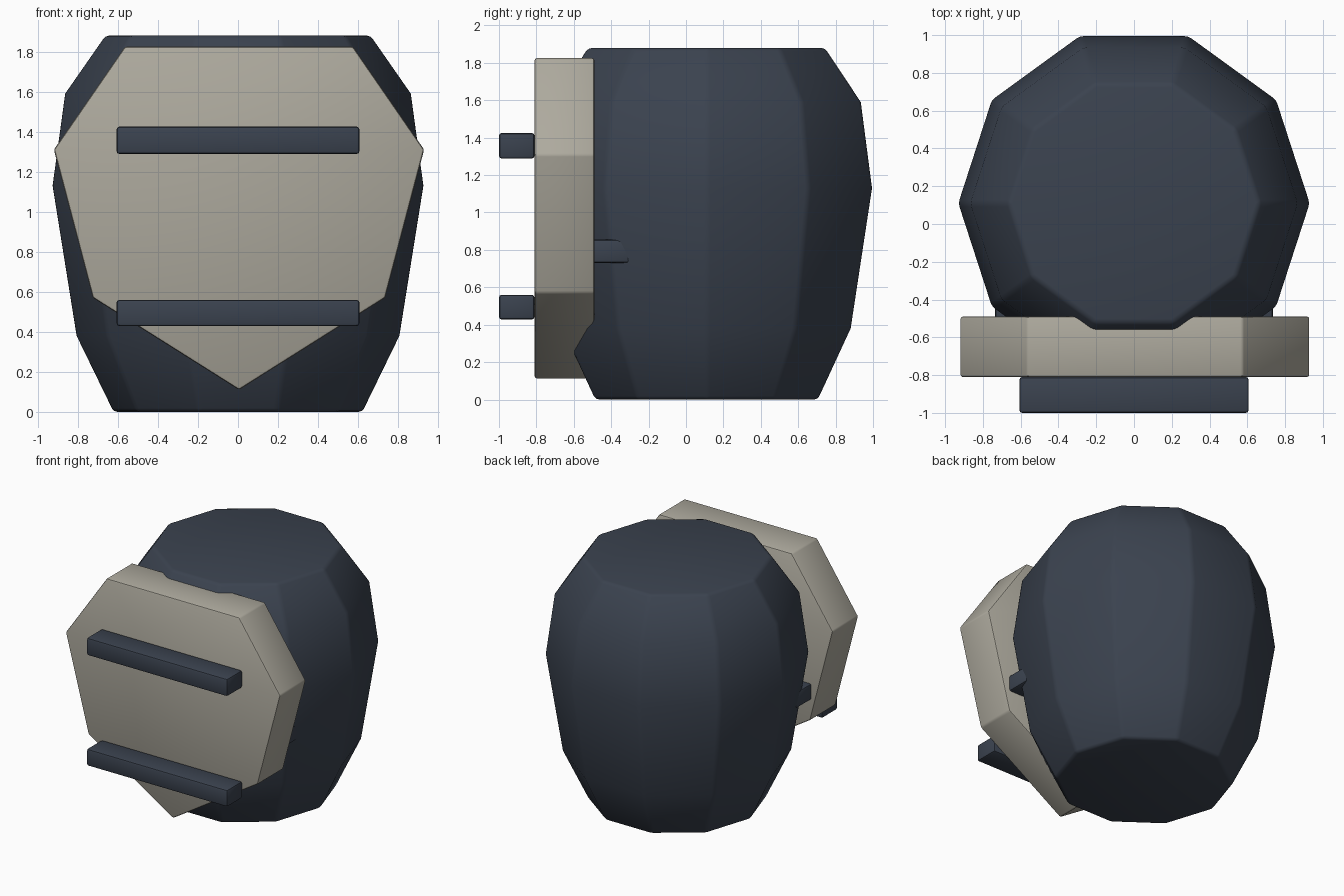
import bpy
import bmesh
from math import cos, sin, pi, radians

cube = bpy.data.objects.get("Cube")
if cube:
    bpy.data.objects.remove(cube, do_unlink=True)


def make_material(name, rgb):
    mat = bpy.data.materials.new(name)
    mat.use_nodes = True
    color = (*rgb, 1.0)
    mat.diffuse_color = color
    bsdf = mat.node_tree.nodes["Principled BSDF"]
    bsdf.inputs["Base Color"].default_value = color
    bsdf.inputs["Roughness"].default_value = 0.7
    return mat


navy = make_material("dark slate blue", (0.043, 0.055, 0.078))
stone = make_material("warm stone grey", (0.42, 0.40, 0.34))


def loft(name, rings, material, bevel):
    """Skin a closed solid through rings of points, then soften its edges."""
    bm = bmesh.new()
    loops = [[bm.verts.new(p) for p in ring] for ring in rings]
    for low, high in zip(loops, loops[1:]):
        for i in range(len(low)):
            j = (i + 1) % len(low)
            bm.faces.new((low[i], low[j], high[j], high[i]))
    bm.faces.new(loops[0][::-1])
    bm.faces.new(loops[-1])
    bmesh.ops.recalc_face_normals(bm, faces=bm.faces)
    mesh = bpy.data.meshes.new(name)
    bm.to_mesh(mesh)
    bm.free()
    mesh.materials.append(material)
    obj = bpy.data.objects.new(name, mesh)
    bpy.context.collection.objects.link(obj)

    mod = obj.modifiers.new("soft edges", "BEVEL")
    mod.width = bevel
    mod.segments = 2
    mod.limit_method = "ANGLE"
    mod.angle_limit = radians(28)
    bpy.ops.object.select_all(action="DESELECT")
    obj.select_set(True)
    bpy.context.view_layer.objects.active = obj
    bpy.ops.object.modifier_apply(modifier=mod.name)
    bpy.ops.object.shade_smooth_by_angle(angle=radians(30))
    return obj


def bar(name, half_width, y0, y1, z0, z1):
    section = [(y0, z0), (y1, z0), (y1, z1), (y0, z1)]
    rings = [[(x, y, z) for y, z in section] for x in (-half_width, half_width)]
    return loft(name, rings, navy, 0.015)


# Ten-sided barrel body: (radius, height)
profile = [(0.625, 0), (0.81, 0.38), (0.93, 1.13), (0.867, 1.59), (0.665, 1.88)]
sides = 10
loft("barrel_body",
     [[(r * cos(2 * pi * i / sides), 0.11 + r * sin(2 * pi * i / sides), z)
       for i in range(sides)] for r, z in profile],
     navy, 0.02)

# Shield-shaped front plate, mirrored outline
half = [(0.57, 1.825), (0.925, 1.31), (0.73, 0.57)]
outline = half + [(0, 0.11)] + [(-x, z) for x, z in reversed(half)]
loft("front_shield",
     [[(x + 0.005, y, z) for x, z in outline] for y in (-0.81, -0.49)],
     stone, 0.012)

# Raised bars on the shield and the crossbar behind it
bar("upper_bar", 0.607, -1.0, -0.81, 1.288, 1.425)
bar("lower_bar", 0.607, -1.0, -0.81, 0.428, 0.56)
bar("rear_crossbar", 0.735, -0.55, -0.3, 0.73, 0.855)
